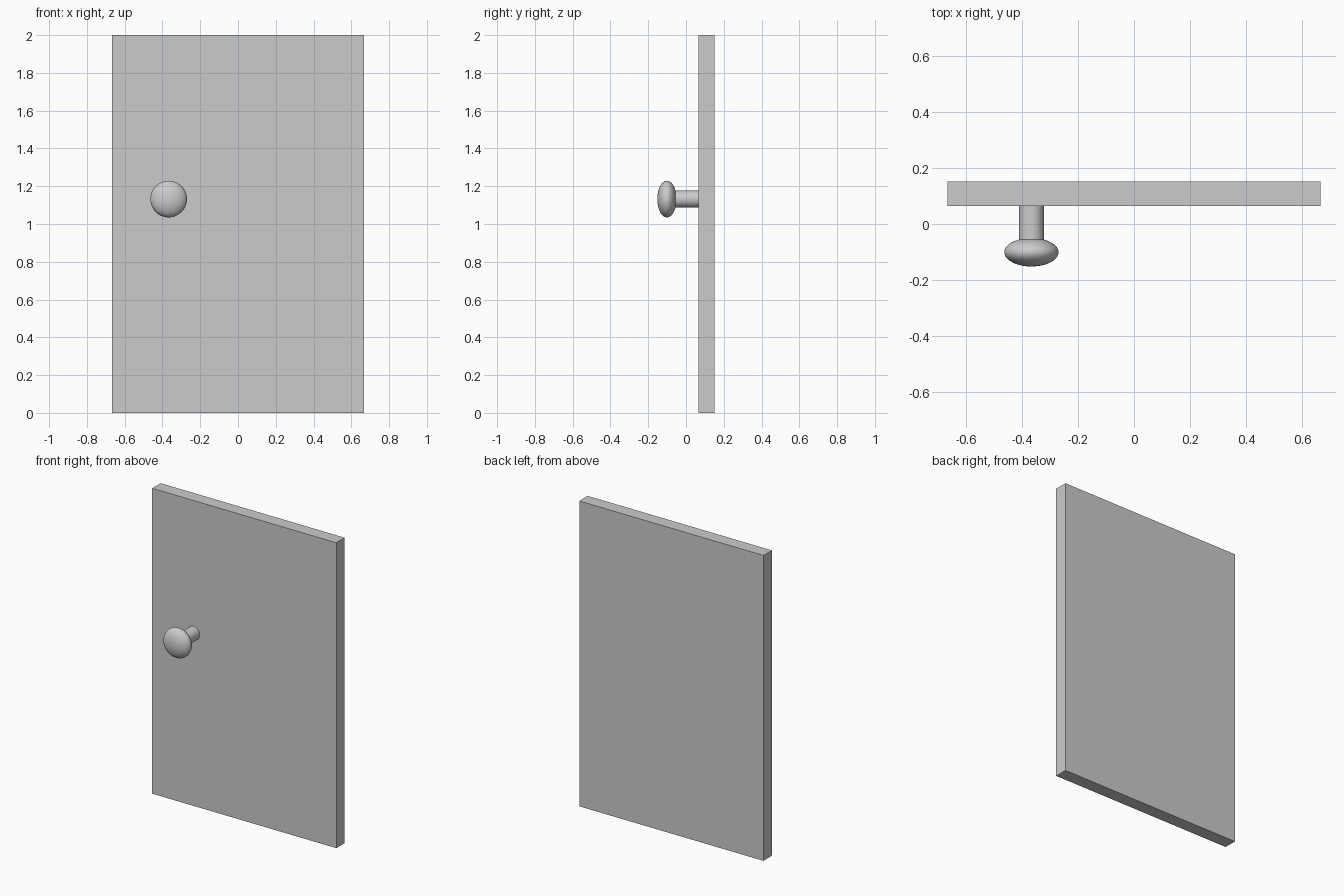
import bpy
from math import radians

if "Cube" in bpy.data.objects:
    bpy.data.objects.remove(bpy.data.objects["Cube"])

KNOB_X, KNOB_Z = -0.367, 1.132
FACE_Y, BACK_Y = 0.065, 0.152


def finish(name, smooth=False):
    obj = bpy.context.object
    obj.name = name
    bpy.ops.object.transform_apply(location=False, rotation=True, scale=True)
    if smooth:
        bpy.ops.object.shade_smooth_by_angle(angle=radians(40))
    return obj


# Flat door slab
bpy.ops.mesh.primitive_cube_add(size=1, location=(0, (FACE_Y + BACK_Y) / 2, 1))
bpy.context.object.scale = (1.334, BACK_Y - FACE_Y, 2)
finish("door_panel")

# Round stem, running from the knob to the door face
stem_front = -0.065
bpy.ops.mesh.primitive_cylinder_add(
    vertices=48, radius=0.0445, depth=FACE_Y - stem_front,
    location=(KNOB_X, (FACE_Y + stem_front) / 2, KNOB_Z),
    rotation=(radians(90), 0, 0))
finish("knob_stem", smooth=True)

# Flattened ball knob
bpy.ops.mesh.primitive_uv_sphere_add(
    segments=48, ring_count=24, radius=1,
    location=(KNOB_X, -0.101, KNOB_Z), rotation=(radians(90), 0, 0))
bpy.context.object.scale = (0.097, 0.097, 0.051)
finish("knob", smooth=True)
